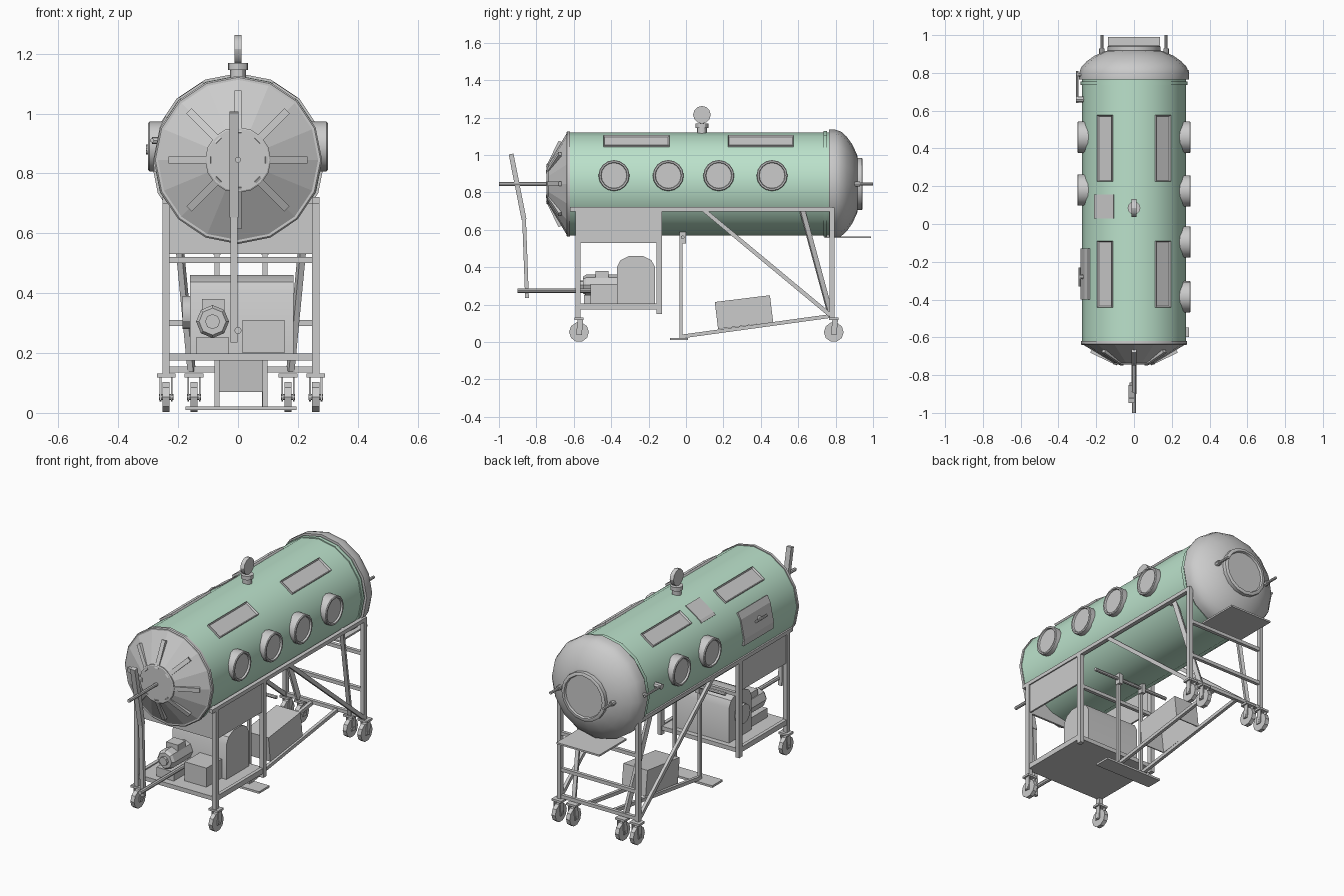
import bpy, bmesh
from math import radians, sin, cos, pi
from mathutils import Matrix, Vector

if "Cube" in bpy.data.objects:
    bpy.data.objects.remove(bpy.data.objects["Cube"])

CZ = 0.845   # height of the tank axis
FX = 0.01    # sideways offset of the frame
green = bpy.data.materials.new("pale_green")
green.diffuse_color = (0.50, 0.76, 0.60, 1)
green.use_nodes = True
green.node_tree.nodes["Principled BSDF"].inputs["Base Color"].default_value = green.diffuse_color


def add(name, bm, M=Matrix(), smooth=False, mat=None):
    bmesh.ops.transform(bm, matrix=M, verts=bm.verts)
    bmesh.ops.recalc_face_normals(bm, faces=bm.faces)
    me = bpy.data.meshes.new(name)
    bm.to_mesh(me)
    bm.free()
    if smooth:
        me.shade_smooth()
        me.set_sharp_from_angle(angle=radians(30))
    if mat:
        me.materials.append(mat)
    ob = bpy.data.objects.new(name, me)
    bpy.context.collection.objects.link(ob)
    return ob


def frame(p, d):
    return Matrix.Translation(p) @ Vector(d).to_track_quat('Z', 'Y').to_matrix().to_4x4()


def lathe(name, origin, axis, prof, n=16, smooth=True, mat=None):
    """Spin (distance along axis, radius) points around an axis."""
    bm = bmesh.new()
    rings = [[bm.verts.new((r * cos(2 * pi * i / n), r * sin(2 * pi * i / n), h))
              for i in range(n)] for h, r in prof]
    for a, b in zip(rings, rings[1:]):
        for i in range(n):
            j = (i + 1) % n
            bm.faces.new((a[i], a[j], b[j], b[i]))
    bm.faces.new(rings[0])
    bm.faces.new(rings[-1])
    return add(name, bm, frame(origin, axis), smooth, mat)


def rod(name, p, q, r, n=8):
    d = Vector(q) - Vector(p)
    return lathe(name, p, d, [(0, r), (d.length, r)], n, n > 8)


def box(name, c, s, M=Matrix()):
    bm = bmesh.new()
    bmesh.ops.create_cube(bm, size=1)
    return add(name, bm, Matrix.Translation(c) @ M @ Matrix.Diagonal((*s, 1)))


def bar(name, p, q, w, h, pre=Matrix()):
    p, q = Vector(p), Vector(q)
    bm = bmesh.new()
    bmesh.ops.create_cube(bm, size=1)
    return add(name, bm, pre @ frame((p + q) / 2, q - p) @ Matrix.Diagonal((w, h, (q - p).length, 1)))


def patch(name, angles, y0, y1, r, thick):
    """Curved plate on the left of the tank, angles up from -x."""
    bm = bmesh.new()
    cols = [[bm.verts.new((-rr * cos(radians(a)), y, CZ + rr * sin(radians(a))))
             for y, rr in ((y0, r), (y1, r), (y1, r - thick), (y0, r - thick))] for a in angles]
    for a, b in zip(cols, cols[1:]):
        for i in range(4):
            bm.faces.new((a[i], a[(i + 1) % 4], b[(i + 1) % 4], b[i]))
    bm.faces.new(cols[0])
    bm.faces.new(cols[-1])
    return add(name, bm)


# Tank, rings and rear dome
Y = (0, 1, 0)
O = (0, 0, CZ)
lathe("tank", O, Y, [(-.63, .276), (.77, .276)], mat=green)
lathe("front_ring", O, Y, [(-.64, .276), (-.635, .281), (-.62, .281), (-.62, .27)])
lathe("rear_ring", O, Y, [(.735, .27), (.735, .282), (.755, .282), (.755, .27)], mat=green)
lathe("dome", O, Y, [(.765, .27), (.765, .29), (.80, .29), (.83, .279), (.86, .252),
                     (.89, .210), (.915, .155), (.92, .13)])
lathe("dome_window", O, Y, [(.905, .14), (.94, .14), (.944, .132), (.944, .122), (.932, .118)])

# Front cone with hub, radial ribs and push rod
lathe("front_cone", O, Y, [(-.735, .11), (-.635, .276)], smooth=False)
lathe("front_hub", O, Y, [(-.745, .105), (-.742, .11), (-.72, .11)])
for i in range(8):
    bar("front_rib", (0, -.735, .085), (0, -.668, .225), .024, .03,
        Matrix.Translation(O) @ Matrix.Rotation(i * pi / 4, 4, 'Y'))
rod("push_rod", (0, -1, CZ), (0, -.73, CZ), .01)

# Hand lever and its lower link
LX = -.013
bar("lever_top", (LX, -.935, 1.005), (LX, -.866, .655), .03, .026)
bar("lever_bottom", (LX, -.866, .665), (LX, -.85, .235), .024, .02)
rod("lever_link", (0, -.9, .275), (0, -.37, .275), .012)

# Portholes
hole = [(0, .083), (.096, .083), (.1, .079), (.1, .071), (.09, .068)]
for s, ys in ((1, (-.385, -.095, .175, .46)), (-1, (.18, .46))):
    for y in ys:
        lathe("porthole", (s * .20, y, .89), (s, 0, 0), hole)

# Upper windows with recessed panes
for s in (-1, 1):
    for y in (-.265, .4):
        bm = bmesh.new()
        bmesh.ops.create_cube(bm, size=1)
        bmesh.ops.scale(bm, vec=(.094, .352, .03), verts=bm.verts)
        bm.faces.ensure_lookup_table()
        top = max(bm.faces, key=lambda f: f.calc_center_median().z)
        bmesh.ops.inset_region(bm, faces=[top], thickness=.009, depth=0)
        bmesh.ops.translate(bm, vec=(0, 0, -.008), verts=top.verts)
        add("upper_window", bm, Matrix.Translation((0, y, CZ)) @
            Matrix.Rotation(s * radians(33.75), 4, 'Y') @ Matrix.Translation((0, 0, .268)))

# Plates on the left, door handle and latch
patch("access_door", (-8, 0, 22.5, 31), -.4, -.13, .283, .02)
patch("top_plate", (41.4, 45, 67.5), .03, .155, .281, .015)
rod("door_handle", (-.287, -.33, .91), (-.287, -.23, .91), .007)
rod("door_handle_pin", (-.26, -.28, .91), (-.287, -.28, .91), .012)
rod("latch_arm", (-.3, .64, .88), (-.3, .81, .88), .007)
rod("latch_pin", (-.26, .66, .88), (-.308, .66, .88), .016)
rod("latch_stop", (-.27, .79, .88), (-.305, .79, .88), .009)

# Gauge
lathe("gauge_base", (0, .085, 1.11), (0, 0, 1), [(0, .026), (.035, .026), (.035, .034), (.058, .034)], 12)
rod("gauge_stem", (0, .085, 1.16), (0, .085, 1.19), .011)
rod("gauge_dial", (-.012, .085, 1.215), (.012, .085, 1.215), .047, 12)

# Rear handles and tray
for s in (-1, 1):
    rod("rear_handle", (s * .17, .88, CZ), (s * .17, 1, CZ), .008)
    rod("rear_handle_collar", (s * .17, .89, CZ), (s * .17, .93, CZ), .014)
box("rear_tray", (0, .865, .56), (.275, .25, .01))


def caster(x, y):
    rod("caster_wheel", (x - .012, y, .053), (x + .012, y, .053), .053, 10)
    rod("caster_axle", (x - .024, y, .053), (x + .024, y, .053), .01)
    for s in (-1, 1):
        bar("caster_fork", (x + s * .019, y, .04), (x + s * .019, y + .008, .125), .006, .03)
    box("caster_plate", (x, y, .125), (.062, .05, .012))


# Frame, mirrored left and right
for s in (-1, 1):
    x = FX + s * .25
    box("side_rail", (x, .08, .71), (.024, 1.40, .022))
    box("front_leg", (x, -.578, .42), (.024, .028, .6))
    box("mid_leg", (x, -.142, .43), (.024, .03, .56))
    box("rear_leg", (x, .78, .425), (.024, .026, .59))
    box("side_panel", (x, -.36, .62), (.01, .44, .18))
    box("base_rail", (x, -.36, .19), (.02, .44, .03))
    bar("long_brace", (x, .09, .71), (x, .77, .145), .018, .022)
    bar("short_brace", (FX + s * .22, .62, .71), (FX + s * .165, .775, .14), .02, .026)
    caster(x, -.572)
    caster(x, .79)
    caster(FX + s * .157, .79)
box("front_panel", (FX, -.575, .62), (.49, .012, .18))
box("base_platform", (FX, -.36, .187), (.5, .45, .024))
for y, z in ((-.142, .51), (.78, .51), (.78, .30), (.78, .145), (-.578, .71), (.6, .71)):
    bar("cross_bar", (FX - .25, y, z), (FX + .25, y, z), .02, .02)

# Blower housing on the platform
bm = bmesh.new()
prof = [(-.37, .18), (-.37, .40), (-.35, .437), (-.305, .46), (-.23, .46),
        (-.185, .437), (-.165, .40), (-.165, .18)]
f = bm.faces.new([bm.verts.new((-.16, y, z)) for y, z in prof])
ext = bmesh.ops.extrude_face_region(bm, geom=[f], use_keep_orig=True)
bmesh.ops.translate(bm, vec=(.345, 0, 0), verts=[v for v in ext["geom"] if isinstance(v, bmesh.types.BMVert)])
add("blower_housing", bm, smooth=True)
rod("blower_pulley", (-.185, -.27, .335), (-.155, -.27, .335), .055, 12)

# Motor and small boxes
lathe("motor", (-.085, -.55, .305), Y, [(0, .045), (.015, .055), (.185, .055)], 8, False)
rod("motor_cap", (-.085, -.565, .305), (-.085, -.54, .305), .025)
box("motor_terminal_box", (-.083, -.45, .36), (.075, .07, .04))
box("motor_base", (-.085, -.46, .224), (.11, .17, .055))
box("control_box", (.085, -.44, .255), (.14, .14, .11))

# Foot pedal linkage
for x in (FX - .08, FX + .08):
    bar("pedal_arm", (x, -.02, .03), (x, .78, .14), .018, .02)
    bar("pedal_post", (x, -.026, .02), (x, -.026, .60), .016, .016)
    box("pedal_bracket", (x, -.018, .567), (.024, .034, .08))
rod("pedal_shaft", (FX - .25, -.018, .56), (FX + .25, -.018, .56), .01)
box("foot_plate", (FX, -.038, .016), (.37, .095, .012))

# Tilted counterweight box, open underneath
bm = bmesh.new()
bmesh.ops.create_cube(bm, size=1)
bmesh.ops.scale(bm, vec=(.155, .297, .145), verts=bm.verts)
low = min(bm.faces, key=lambda f: f.calc_center_median().z)
bmesh.ops.delete(bm, geom=[low], context='FACES_ONLY')
tray = add("counterweight_box", bm, Matrix.Translation((FX, .31, .16)) @ Matrix.Rotation(radians(7), 4, 'X'))
m = tray.modifiers.new("thickness", 'SOLIDIFY')
m.thickness = .008
